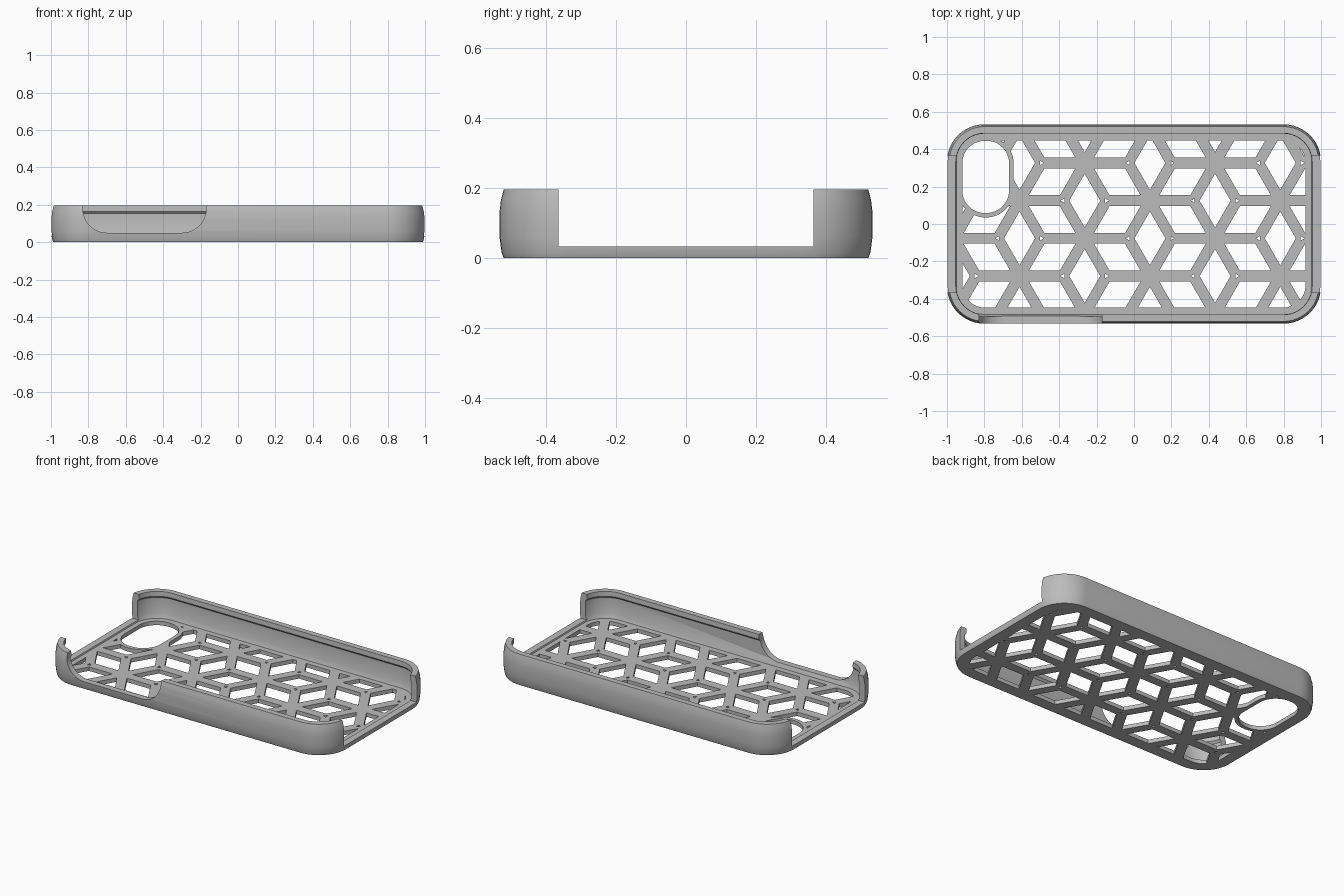
import bpy, bmesh
from math import pi, cos, sin, sqrt
from mathutils import Vector

cube = bpy.data.objects.get("Cube")
if cube:
    bpy.data.objects.remove(cube, do_unlink=True)

HALF_X, HALF_Y, CORNER = 1.0, 0.533, 0.2
FLOOR = 0.025


def rounded_rect(cx, cy, hx, hy, r, seg=12):
    """Outline of a rounded rectangle, counter-clockwise."""
    pts = []
    for q, (sx, sy) in enumerate([(1, 1), (-1, 1), (-1, -1), (1, -1)]):
        for i in range(seg + 1):
            a = (q + i / seg) * pi / 2
            pts.append((cx + sx * (hx - r) + r * cos(a),
                        cy + sy * (hy - r) + r * sin(a)))
    return pts


def make_object(name, bm):
    bmesh.ops.recalc_face_normals(bm, faces=bm.faces)
    mesh = bpy.data.meshes.new(name)
    bm.to_mesh(mesh)
    bm.free()
    obj = bpy.data.objects.new(name, mesh)
    bpy.context.scene.collection.objects.link(obj)
    return obj


def loft(bm, loops):
    """Bridge a list of equal-length point loops and cap both ends."""
    rings = [[bm.verts.new(p) for p in loop] for loop in loops]
    n = len(rings[0])
    for a, b in zip(rings, rings[1:]):
        for i in range(n):
            j = (i + 1) % n
            bm.faces.new((a[i], a[j], b[j], b[i]))
    bm.faces.new(rings[0][::-1])
    bm.faces.new(rings[-1])


def prisms(name, outlines, low, high, along_y=False):
    bm = bmesh.new()
    for pts in outlines:
        place = (lambda u, v, w: (u, w, v)) if along_y else (lambda u, v, w: (u, v, w))
        loft(bm, [[place(u, v, w) for u, v in pts] for w in (low, high)])
    obj = make_object(name, bm)
    obj.hide_render = True
    return obj


def combine(target, cutter, operation='DIFFERENCE'):
    """Apply a boolean to the target and discard the cutter."""
    mod = target.modifiers.new("cut", 'BOOLEAN')
    mod.operation, mod.object, mod.solver = operation, cutter, 'EXACT'
    graph = bpy.context.evaluated_depsgraph_get()
    graph.update()
    mesh = bpy.data.meshes.new_from_object(target.evaluated_get(graph))
    target.modifiers.clear()
    target.data = mesh
    bpy.data.objects.remove(cutter, do_unlink=True)


# Tray body: bulged outer wall, overhanging lip, inner wall and floor
profile = [(0.012, 0), (0.006, 0.015), (0, 0.06), (0, 0.13), (0.004, 0.165),
           (0.012, 0.195), (0.048, 0.195), (0.05, 0.165), (0.038, 0.152),
           (0.038, 0.055), (0.05, FLOOR)]
bm = bmesh.new()
loft(bm, [[(x, y, z) for x, y in rounded_rect(0, 0, HALF_X - d, HALF_Y - d, CORNER - d)]
          for d, z in profile])
case = make_object("phone_case", bm)

# Openings through both short ends, and the rounded notch in the front wall
end_gap = [(-1.2, -0.365), (1.2, -0.365), (1.2, 0.365), (-1.2, 0.365)]
combine(case, prisms("end_gap_cutter", [end_gap], 0.033, 0.4))
notch = rounded_rect(-0.5, 0.25, 0.33, 0.2, 0.13)
combine(case, prisms("notch_cutter", [notch], -0.7, -0.4, along_y=True))

# Lattice openings: rhombi between star nodes, tiny triangles at three-way nodes
SPACING, BAR = 0.403, 0.058
EDGE = SPACING / sqrt(3)
inradius = EDGE * sin(pi / 3) / 2
shrink = 1 - BAR / 2 / inradius
arms = [Vector((EDGE * cos(k * pi / 3), EDGE * sin(k * pi / 3))) for k in range(6)]
holes = []
for i in range(-4, 5):
    for j in range(-3, 4):
        star = Vector((0.085 + 0.3485 * i, 0.125 + SPACING * (j + (i % 2) / 2)))
        for k in range(3):
            a, b = arms[k], arms[k + 1]
            mid = star + (a + b) / 2
            corners = [star, star + a, star + a + b, star + b]
            holes.append([tuple(mid + (c - mid) * shrink) for c in corners])
        for k in (0, 3):
            node = star + arms[k]
            holes.append([tuple(node - arms[(k + t) % 6] * 0.06) for t in (0, 2, 4)])
lattice = prisms("lattice_cutter", holes, -0.1, 0.1)

# Keep the solid border and the ring around the camera window
border = rounded_rect(0, 0, 0.917, 0.447, 0.12)
combine(lattice, prisms("border_cutter", [border], -0.2, 0.2), 'INTERSECT')
ring = rounded_rect(-0.793, 0.252, 0.15, 0.217, 0.148)
combine(lattice, prisms("ring_cutter", [ring], -0.3, 0.3))
combine(case, lattice)
window = rounded_rect(-0.793, 0.252, 0.125, 0.193, 0.12)
combine(case, prisms("camera_window_cutter", [window], -0.1, 0.1))

# Single matte grey
grey = bpy.data.materials.new("matte_grey")
grey.use_nodes = True
colour = (0.5, 0.5, 0.5, 1)
grey.diffuse_color = colour
grey.node_tree.nodes["Principled BSDF"].inputs["Base Color"].default_value = colour
case.data.materials.clear()
case.data.materials.append(grey)
for poly in case.data.polygons:
    poly.material_index = 0

bpy.ops.object.select_all(action='DESELECT')
case.select_set(True)
bpy.context.view_layer.objects.active = case
bpy.ops.object.shade_smooth_by_angle(angle=pi / 6)
